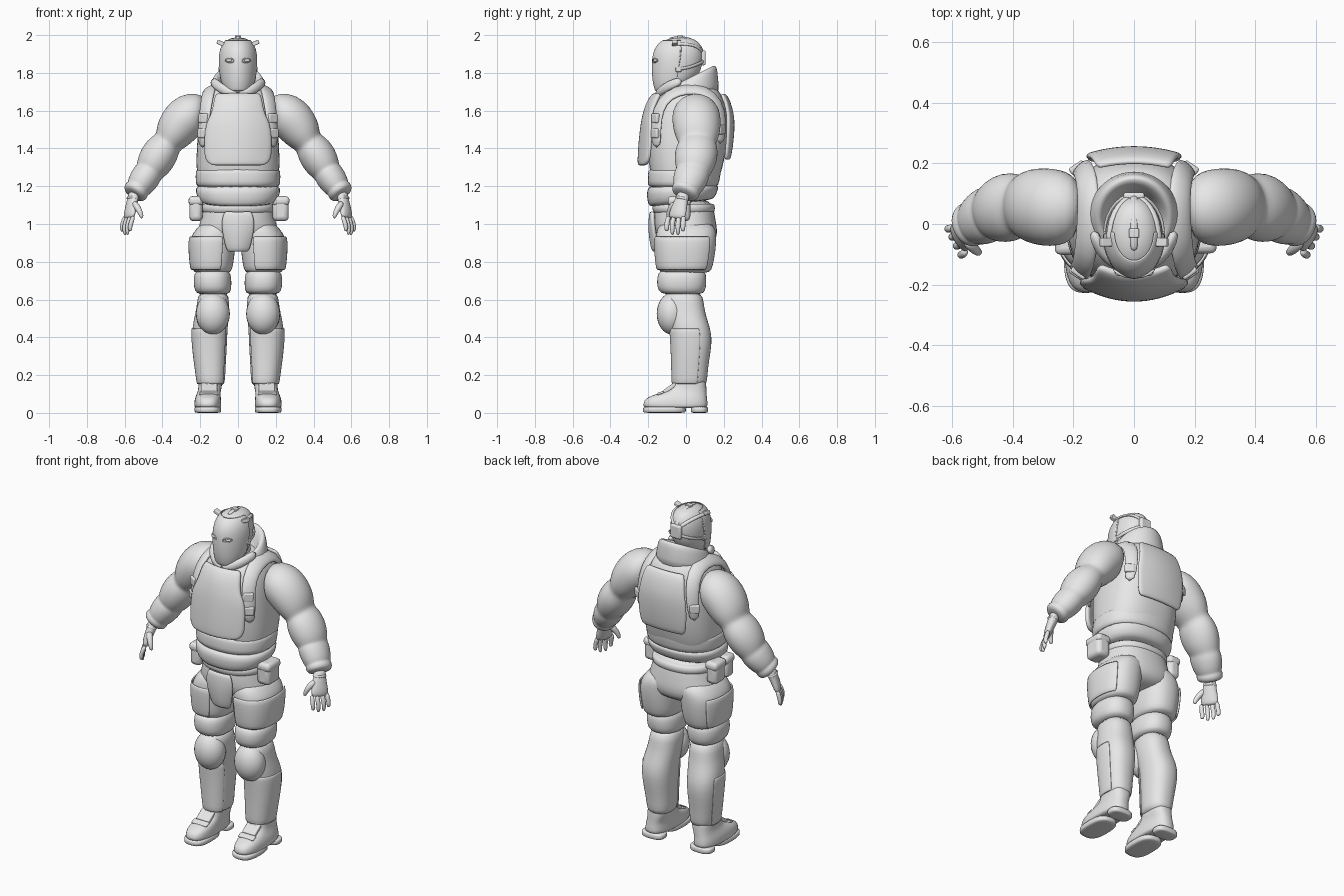
import bpy, bmesh, math
from mathutils import Vector, Euler

grey = bpy.data.materials.new("light_grey")
grey.diffuse_color = (0.8, 0.8, 0.8, 1)


def finish(name, bm, mirror=False, sub=1, thick=0, bevel=0):
    """Turn a bmesh into an object with mirror / solidify / bevel / subdivision."""
    bmesh.ops.recalc_face_normals(bm, faces=bm.faces)
    me = bpy.data.meshes.new(name)
    bm.to_mesh(me)
    bm.free()
    me.materials.append(grey)
    for p in me.polygons:
        p.use_smooth = True
    if not sub:
        me.set_sharp_from_angle(angle=math.radians(40))
    ob = bpy.data.objects.new(name, me)
    bpy.context.collection.objects.link(ob)
    if mirror:
        ob.modifiers.new("mirror", 'MIRROR').use_mirror_merge = False
    if thick:
        s = ob.modifiers.new("thick", 'SOLIDIFY')
        s.thickness, s.offset = thick, 0
    if bevel:
        b = ob.modifiers.new("bevel", 'BEVEL')
        b.width, b.segments = bevel, 3
    if sub:
        s = ob.modifiers.new("smooth", 'SUBSURF')
        s.levels = s.render_levels = sub
    return ob


def skin(bm, rings, closed=True, caps=True):
    vs = [[bm.verts.new(p) for p in r] for r in rings]
    n = len(vs[0])
    for a, b in zip(vs, vs[1:]):
        for i in range(n if closed else n - 1):
            j = (i + 1) % n
            bm.faces.new((a[i], a[j], b[j], b[i]))
    if closed and caps:
        bm.faces.new(vs[0])
        bm.faces.new(vs[-1])


def loft(name, rows, mirror=False, e=2.3, arc=None, grow=0, thick=0, seg=28):
    """Stack of rounded sections: z, centre x, half width, front y, back y, tilt."""
    rings = []
    for row in rows:
        z, cx, rx, yf, yb = row[:5]
        tilt = row[5] if len(row) > 5 else 0
        cy, ry = (yf + yb) / 2, (yb - yf) / 2 + grow
        a0, a1 = arc or (0, 360)
        ring = []
        for i in range(seg + (1 if arc else 0)):
            a = math.radians(a0 + (a1 - a0) * i / seg)
            c, s = math.cos(a), math.sin(a)
            x = math.copysign(abs(c) ** (2 / e), c) * (rx + grow)
            y = math.copysign(abs(s) ** (2 / e), s) * ry
            ring.append((cx + x, cy + y, z + tilt * y))
        rings.append(ring)
    bm = bmesh.new()
    skin(bm, rings, closed=not arc)
    return finish(name, bm, mirror, 1, thick)


def tube(name, pts, mirror=False, ref=(0, 1, 0), centre=None, seg=16):
    """Sweep along x, y, z with radius along ref and radius across it."""
    P = [Vector(p[:3]) for p in pts]
    rings = []
    for i, p in enumerate(P):
        t = (P[min(i + 1, len(P) - 1)] - P[max(i - 1, 0)]).normalized()
        v = Vector(ref) if centre is None else p - Vector(centre)
        v = (v - t * v.dot(t)).normalized()
        w = t.cross(v)
        rings.append([p + v * pts[i][3] * math.cos(k * math.tau / seg)
                      + w * pts[i][4] * math.sin(k * math.tau / seg) for k in range(seg)])
    bm = bmesh.new()
    skin(bm, rings)
    return finish(name, bm, mirror)


def plate(name, rows, thick, cols=12):
    """Bowed panel: z, half width, centre y, edge y."""
    rings = [[(w * u, yc + (ye - yc) * u * u, z)
              for u in (k * 2 / cols - 1 for k in range(cols + 1))] for z, w, yc, ye in rows]
    bm = bmesh.new()
    skin(bm, rings, closed=False)
    return finish(name, bm, thick=thick)


def box(name, loc, size, mirror=False, rot=(0, 0, 0), bevel=0.008):
    bm = bmesh.new()
    bmesh.ops.create_cube(bm, size=1)
    m = Euler(rot).to_matrix()
    for v in bm.verts:
        v.co = m @ Vector(a * b for a, b in zip(v.co, size)) + Vector(loc)
    return finish(name, bm, mirror, 0, 0, bevel)


def ball(name, loc, r, mirror=False):
    bm = bmesh.new()
    bmesh.ops.create_uvsphere(bm, u_segments=24, v_segments=16, radius=1)
    for v in bm.verts:
        v.co = Vector(a * b for a, b in zip(v.co, r)) + Vector(loc)
    return finish(name, bm, mirror, 0)


# torso, belly bands and plates
loft("vest", [(1.16, 0, .19, -.17, .15), (1.24, 0, .215, -.185, .175), (1.30, 0, .222, -.195, .195),
              (1.40, 0, .22, -.205, .215), (1.50, 0, .212, -.205, .225), (1.60, 0, .2, -.19, .215),
              (1.67, 0, .18, -.15, .195), (1.715, 0, .15, -.11, .17), (1.74, 0, .09, -.06, .12)], e=2.5)
loft("upper_belly_band", [(1.19, 0, .21, -.19, .16), (1.205, 0, .224, -.204, .173), (1.25, 0, .226, -.204, .182),
                          (1.285, 0, .225, -.2, .188), (1.297, 0, .21, -.19, .18)])
loft("lower_belly_band", [(1.11, 0, .175, -.17, .13, .1), (1.115, 0, .2, -.196, .152, .14),
                          (1.15, 0, .222, -.208, .167, .1), (1.19, 0, .226, -.208, .173, .05),
                          (1.21, 0, .212, -.195, .165)])
plate("chest_plate", [(1.31, .13, -.242, -.215), (1.325, .165, -.244, -.2), (1.36, .18, -.244, -.19),
                      (1.45, .18, -.238, -.185), (1.53, .172, -.228, -.18), (1.57, .145, -.22, -.18),
                      (1.63, .13, -.204, -.165), (1.67, .125, -.18, -.145), (1.69, .11, -.16, -.135)], .025)
plate("back_plate", [(1.34, .13, .222, .21), (1.36, .15, .23, .212), (1.45, .158, .243, .22),
                     (1.53, .158, .247, .222), (1.58, .145, .243, .222), (1.65, .135, .225, .208),
                     (1.69, .12, .2, .185)], .022)

# shoulder straps and buckles
tube("shoulder_strap", [(.188, -.155, 1.40, .01, .03), (.186, -.16, 1.50, .014, .036), (.172, -.15, 1.61, .016, .04),
                        (.16, -.095, 1.685, .018, .042), (.15, 0, 1.718, .018, .045), (.15, .10, 1.71, .018, .042),
                        (.16, .168, 1.65, .016, .04), (.175, .19, 1.54, .014, .036), (.185, .18, 1.42, .01, .03)],
     True, centre=(0, .02, 1.5))
for i, (x, y, z) in enumerate([(.188, -.162, 1.48), (.182, -.16, 1.56), (.187, .186, 1.5)]):
    box(f"strap_buckle_{i}", (x, y, z), (.055, .026, .05), True, (0, 0, .6 if y < 0 else -.6))

# collar and neck
loft("collar", [(1.64, 0, .165, -.16, .185, .15), (1.70, 0, .152, -.14, .172, .3), (1.745, 0, .142, -.128, .168, .45),
                (1.775, 0, .128, -.118, .158, .5), (1.778, 0, .108, -.095, .135, .5),
                (1.73, 0, .09, -.07, .10, .4), (1.69, 0, .08, -.06, .09, .2)], e=2)
tube("collar_lapel", [(.135, -.02, 1.76, .018, .024), (.115, -.09, 1.735, .018, .026), (.06, -.14, 1.70, .016, .024),
                      (0, -.155, 1.68, .014, .02)], True, centre=(0, 0, 1.7))
loft("neck", [(1.66, 0, .07, -.08, .08), (1.72, 0, .068, -.08, .075), (1.80, 0, .07, -.08, .075)], e=2)

# head and face mask
head = [(1.692, 0, .03, -.145, -.09), (1.702, 0, .056, -.158, -.05), (1.74, 0, .08, -.168, .02),
        (1.78, 0, .09, -.174, .065), (1.84, 0, .097, -.176, .088), (1.90, 0, .096, -.172, .093),
        (1.945, 0, .084, -.152, .083), (1.975, 0, .06, -.115, .055), (1.988, 0, .025, -.06, .01)]
loft("head", head, e=2)
loft("face_mask", head[1:-1], e=1.95, arc=(176, 364), grow=.003, thick=.006)
ball("eye", (.044, -.16, 1.866), (.02, .012, .009), True)
for name, s in (("upper_eyelid", 1), ("lower_eyelid", -1)):
    tube(name, [(.018, -.175, 1.862, .004, .004), (.032, -.172, 1.866 + .011 * s, .005, .004),
                (.052, -.163, 1.866 + .011 * s, .005, .004), (.07, -.148, 1.866, .004, .004)], True, seg=8)

# head harness
H = (0, -.04, 1.86)
tube("top_strap", [(0, -.09, 1.98, .006, .012), (0, -.06, 1.987, .008, .013), (0, -.02, 1.989, .008, .013),
                   (0, .04, 1.975, .008, .013), (0, .08, 1.94, .008, .013), (0, .1, 1.88, .008, .013)], centre=H, seg=8)
tube("upper_side_strap", [(.085, -.075, 1.95, .007, .011), (.083, -.02, 1.955, .007, .011), (.068, .04, 1.95, .007, .011),
                          (.035, .08, 1.925, .007, .011), (0, .1, 1.89, .007, .011)], True, centre=H, seg=8)
tube("lower_side_strap", [(.096, -.05, 1.82, .006, .01), (.096, 0, 1.825, .006, .01), (.078, .05, 1.84, .006, .01),
                          (.04, .09, 1.86, .006, .01), (0, .1, 1.865, .006, .01)], True, centre=H, seg=8)
tube("mask_edge_strap", [(.064, -.03, 1.965, .005, .008), (.093, -.03, 1.92, .005, .008), (.098, -.04, 1.85, .005, .008),
                         (.092, -.055, 1.78, .005, .008), (.082, -.06, 1.73, .005, .008)], True, centre=H, seg=8)
box("rear_harness_pad", (0, .092, 1.88), (.07, .025, .08), False, (0, 0, 0), .01)
box("upper_harness_buckle", (.092, -.06, 1.958), (.04, .028, .022), True, (0, -.4, 0), .004)
box("lower_harness_buckle", (.095, -.04, 1.82), (.014, .03, .03), True, (0, 0, 0), .004)
box("top_harness_buckle", (0, -.03, 1.985), (.034, .03, .026), False, (0, 0, 0), .004)

# arms: one padded sleeve with shallow folds
tube("sleeve", [(.18, .05, 1.59, .08, .08), (.21, .052, 1.595, .112, .102), (.25, .053, 1.583, .127, .118),
                (.295, .056, 1.545, .13, .117), (.333, .06, 1.49, .123, .107), (.357, .06, 1.452, .11, .089),
                (.373, .06, 1.43, .097, .076), (.387, .06, 1.412, .107, .088), (.415, .055, 1.37, .116, .098),
                (.445, .046, 1.32, .108, .094), (.463, .04, 1.29, .096, .082), (.472, .036, 1.275, .089, .074),
                (.482, .031, 1.26, .095, .08), (.505, .018, 1.225, .09, .077), (.523, .008, 1.198, .08, .07),
                (.53, .004, 1.188, .073, .062), (.536, .001, 1.18, .077, .069), (.548, -.007, 1.162, .074, .066),
                (.555, -.012, 1.152, .056, .048)], True, seg=24)

# hands
R = (.55, 1, 0)
tube("palm", [(.55, -.01, 1.17, .036, .03), (.557, -.022, 1.13, .036, .028), (.566, -.035, 1.09, .046, .025),
              (.575, -.046, 1.05, .052, .022), (.579, -.05, 1.025, .048, .016)], True, ref=R)
tube("wrist_band", [(.555, -.018, 1.145, .042, .036), (.559, -.024, 1.122, .044, .036)], True, ref=R)
for i, (y, tip) in enumerate([(-.09, .962), (-.063, .94), (-.036, .94), (-.012, .96)]):
    ty, dx = y * 1.1 - .003, (y + .05) * .55
    tube(f"finger_{i}", [(.575 + dx, y, 1.045, .014, .013), (.589 + dx, ty, 1.005, .014, .013),
                         (.595 + dx, ty, .975, .013, .012), (.59 + dx, ty, tip, .009, .009)], True, seg=10)
tube("thumb", [(.553, -.05, 1.115, .022, .02), (.53, -.08, 1.085, .019, .018), (.514, -.092, 1.055, .015, .014),
               (.508, -.095, 1.028, .009, .009)], True, seg=10)

# hips
loft("hips", [(1.14, 0, .18, -.165, .14), (1.06, 0, .187, -.17, .15), (1.0, 0, .204, -.172, .162),
              (.95, 0, .222, -.162, .167), (.90, 0, .19, -.125, .155), (.87, 0, .09, -.08, .1)])
loft("belt", [(1.055, 0, .18, -.165, .14), (1.06, 0, .193, -.178, .154), (1.105, 0, .195, -.18, .155),
              (1.11, 0, .18, -.165, .14)])
plate("groin_panel", [(.855, .045, -.165, -.15), (.87, .062, -.175, -.15), (.93, .075, -.185, -.16),
                      (.99, .088, -.19, -.17), (1.05, .08, -.185, -.175), (1.065, .065, -.18, -.17)], .022)
for i, (x, y, w, d) in enumerate([(.226, -.035, .085, .115), (-.222, -.06, .07, .075), (-.222, .035, .072, .1)]):
    box(f"hip_pouch_{i}", (x, y, 1.08), (w, d, .13), False, (0, 0, 0), .024)
    box(f"hip_pouch_flap_{i}", (x, y, 1.122), (w + .008, d + .008, .05), False, (0, 0, 0), .02)

# legs
thigh = [(1.02, .1, .085, -.13, .13), (.97, .116, .108, -.154, .159), (.935, .13, .12, -.16, .161),
         (.88, .134, .12, -.16, .16), (.80, .135, .113, -.154, .148), (.755, .137, .105, -.146, .135),
         (.738, .136, .09, -.13, .12)]
loft("thigh", thigh, True)
loft("thigh_plate", thigh[2:6], True, arc=(-112, 48), grow=.004, thick=.012)
loft("lower_thigh_band", [(.76, .135, .08, -.13, .09), (.738, .135, .097, -.15, .107), (.69, .135, .102, -.156, .11),
                          (.645, .133, .096, -.148, .102), (.625, .13, .08, -.12, .085)], True)
loft("shin", [(.65, .13, .08, -.115, .085), (.58, .132, .085, -.11, .094), (.52, .137, .09, -.1, .104),
              (.46, .148, .094, -.085, .125), (.40, .15, .093, -.078, .138), (.33, .149, .089, -.075, .132),
              (.25, .146, .081, -.071, .118), (.17, .142, .074, -.07, .112), (.14, .142, .067, -.064, .106)], True)
loft("shin_plate", [(.45, .149, .094, -.085, .126), (.40, .15, .093, -.08, .132), (.30, .148, .086, -.075, .124),
                    (.22, .145, .077, -.073, .113), (.15, .142, .072, -.072, .108)],
     True, arc=(-150, 25), grow=.001, thick=.008)
ball("knee_pad", (.133, -.075, .525), (.09, .08, .11), True)

# boots
loft("boot", [(.025, .16, .068, -.22, .11), (.035, .16, .072, -.227, .115), (.065, .16, .071, -.224, .114),
              (.085, .158, .067, -.2, .111), (.102, .155, .063, -.15, .11), (.116, .152, .061, -.105, .109),
              (.135, .148, .062, -.08, .108), (.16, .147, .063, -.073, .107), (.2, .145, .06, -.065, .1)], True, e=2.6)
for name, yf, yb in (("front_sole", -.228, .0), ("heel", .025, .118)):
    loft(name, [(0, .16, .064, yf + .005, yb - .005), (.003, .16, .071, yf, yb), (.03, .16, .072, yf, yb),
                (.034, .16, .066, yf + .005, yb - .005)], True, e=2.8)
box("boot_tongue", (.152, -.086, .131), (.085, .075, .022), True, (.62, 0, 0), .006)
box("boot_strap", (.155, -.135, .105), (.1, .035, .012), True, (.35, 0, 0), .005)
